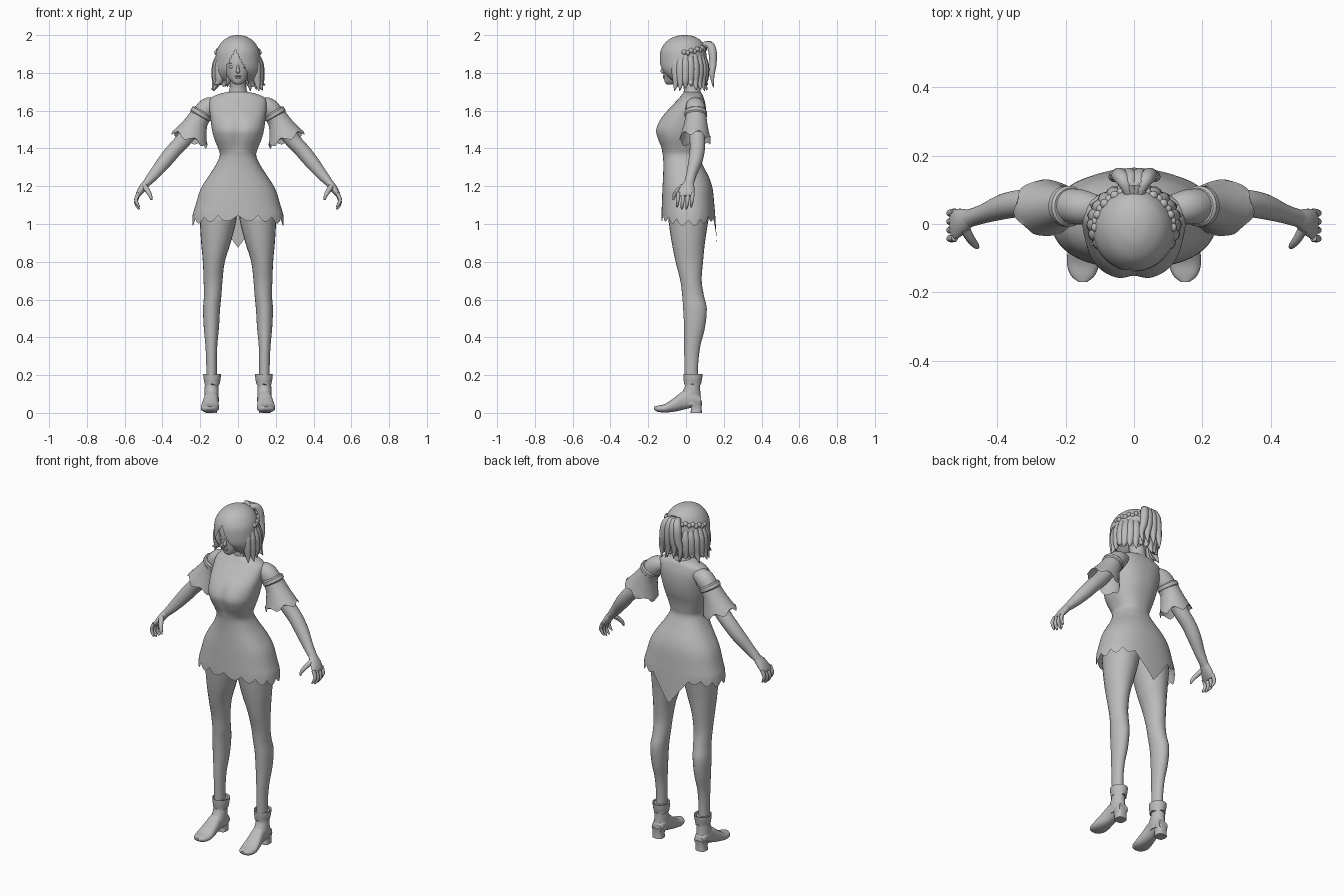
import bpy, bmesh, math, random
from mathutils import Vector

random.seed(4)
if "Cube" in bpy.data.objects:
    bpy.data.objects.remove(bpy.data.objects["Cube"])

grey = bpy.data.materials.new("plain_grey")
grey.use_nodes = True
grey.diffuse_color = (0.5, 0.5, 0.5, 1)
grey.node_tree.nodes["Principled BSDF"].inputs["Base Color"].default_value = (0.5, 0.5, 0.5, 1)


def finish(name, bm, mirror=False, angle=50):
    bmesh.ops.recalc_face_normals(bm, faces=bm.faces)
    me = bpy.data.meshes.new(name)
    bm.to_mesh(me)
    bm.free()
    me.materials.append(grey)
    ob = bpy.data.objects.new(name, me)
    bpy.context.collection.objects.link(ob)
    bpy.ops.object.select_all(action='DESELECT')
    bpy.context.view_layer.objects.active = ob
    ob.select_set(True)
    bpy.ops.object.shade_smooth_by_angle(angle=math.radians(angle))
    if mirror:
        ob.modifiers.new("mirror", 'MIRROR').use_mirror_merge = False
    return ob


def spline(rings, steps):
    """Catmull-Rom interpolation of ring values."""
    out = []
    for i in range(len(rings) - 1):
        a, b, c, d = (rings[max(i - 1, 0)], rings[i], rings[i + 1], rings[min(i + 2, len(rings) - 1)])
        for s in range(steps):
            t = s / steps
            out.append([q + t / 2 * (r - p + t * (2 * p - 5 * q + 4 * r - e + t * (3 * (q - r) + e - p)))
                        for p, q, r, e in zip(a, b, c, d)])
    return out + [list(rings[-1])]


def loft(name, rings, n=24, steps=4, axis=None, power=2.0, caps=(True, True),
         hem=None, shape=None, drop=None, mirror=False, angle=50, bm=None):
    """Skin rings (x, y, z, ru, rv); axis fixes the ring plane, else it follows the path."""
    own = bm is None
    bm = bm or bmesh.new()
    data = spline(rings, steps)
    rows = []
    for i, (x, y, z, ru, rv) in enumerate(data):
        t = Vector(data[min(i + 1, len(data) - 1)][:3]) - Vector(data[max(i - 1, 0)][:3])
        t.normalize()
        u, v = Vector((1, 0, 0)), Vector((0, 1, 0))
        if axis == 'y':
            v = Vector((0, 0, 1))
        elif axis is None:
            u = v.cross(t).normalized()
            v = t.cross(u)
        row = []
        for k in range(n):
            a = 2 * math.pi * k / n
            c, s = math.cos(a), math.sin(a)
            p = Vector((x, y, z)) + u * ru * math.copysign(abs(c) ** (2 / power), c) \
                + v * rv * math.copysign(abs(s) ** (2 / power), s)
            if hem and i == len(data) - 1:
                p += hem(a, p)
            if shape:
                p = shape(p)
            row.append(bm.verts.new(p))
        rows.append(row)
    for r, q in zip(rows, rows[1:]):
        for k in range(n):
            m = (k + 1) % n
            bm.faces.new((r[k], r[m], q[m], q[k]))
    for flag, row in zip(caps, (rows[0], rows[-1])):
        if flag:
            bm.faces.new(row)
    if drop:
        bm.faces.ensure_lookup_table()
        gone = [f for f in bm.faces if drop(f.calc_center_median())]
        bmesh.ops.delete(bm, geom=gone, context='FACES')
    return finish(name, bm, mirror, angle) if own else None


def upright(rows, cx=0):
    """(z, half width, front y, back y) to rings."""
    return [(cx, (f + b) / 2, z, w, (b - f) / 2) for z, w, f, b in rows]


def ball(name, loc, size, mirror=False):
    bm = bmesh.new()
    bmesh.ops.create_uvsphere(bm, u_segments=16, v_segments=10, radius=1)
    for v in bm.verts:
        v.co = Vector(loc) + Vector(c * s for c, s in zip(v.co, size))
    finish(name, bm, mirror)


# Dress with scalloped hem and a pointed back tail
def dress_hem(a, p):
    scallop = 0.03 * abs(math.sin(8 * a)) + 0.025 * math.cos(a) ** 4
    tail = 0.17 * max(0, 1 - abs(p.x) / 0.13) if p.y > 0 else 0
    return Vector((0, 0.06 * tail, -max(scallop, tail)))


def bust(p):
    if p.y < 0 and 1.38 < p.z < 1.6:
        lift = math.sin((p.z - 1.38) / 0.22 * math.pi)
        p.y += 0.012 * lift * math.exp(-(p.x / 0.03) ** 2)
    return p


loft("dress", upright([
    (1.70, .05, -.01, .07), (1.688, .10, -.02, .085), (1.665, .145, -.038, .095),
    (1.62, .152, -.08, .105), (1.56, .146, -.135, .105), (1.50, .138, -.163, .095),
    (1.45, .125, -.153, .08), (1.40, .105, -.132, .07), (1.36, .097, -.122, .068),
    (1.30, .125, -.12, .095), (1.24, .165, -.122, .125), (1.18, .20, -.125, .142),
    (1.10, .225, -.128, .15), (1.045, .242, -.13, .155)]),
    n=128, axis='z', power=2.3, caps=(True, False), hem=dress_hem, shape=bust)

# Legs
def leg_rings(rows):
    return [(c, (f + b) / 2, z, w, (b - f) / 2) for z, c, w, f, b in rows]


loft("legs", leg_rings([
    (1.2, .09, .075, -.05, .10), (1.05, .104, .096, -.09, .12), (1.0, .107, .094, -.09, .115),
    (.9, .117, .078, -.075, .10), (.8, .128, .058, -.055, .09), (.7, .132, .05, -.03, .083),
    (.62, .134, .046, -.02, .095), (.55, .14, .045, -.015, .11), (.45, .141, .04, -.01, .10),
    (.35, .141, .031, -.01, .075), (.25, .14, .028, -.008, .064), (.15, .14, .028, -.005, .064)]),
    axis='z', mirror=True)

# Ankle boots
loft("boot_shafts", upright([(.2, .036, -.006, .076), (.14, .036, -.006, .074),
     (.09, .038, -.03, .078), (.045, .038, -.02, .084)], .14), axis='z', mirror=True)
loft("boot_feet", [(.14, .08, .062, .03, .025), (.14, .04, .075, .038, .045),
     (.142, -.01, .068, .038, .05), (.146, -.06, .044, .044, .037), (.149, -.11, .025, .048, .023),
     (.15, -.15, .022, .036, .016), (.15, -.17, .026, .012, .007)],
     axis='y', power=2.4, mirror=True)
loft("boot_heels", upright([(.06, .037, .018, .085), (.03, .03, .026, .083), (0, .031, .024, .084)], .142),
     axis='z', power=3, mirror=True, angle=35)
loft("boot_cuffs", upright([(.205, .047, -.014, .088), (.18, .045, -.013, .085), (.155, .04, -.01, .08)], .137),
     axis='z', caps=(False, True), mirror=True, angle=35,
     hem=lambda a, p: Vector((0, 0, -.01 * abs(math.sin(2 * a)))))

# Arms, hands and fingers
loft("arms", [(.11, .045, 1.635, .035, .04), (.16, .05, 1.615, .053, .052), (.215, .055, 1.55, .048, .048),
     (.28, .06, 1.455, .042, .042), (.335, .06, 1.395, .04, .04), (.385, .05, 1.335, .038, .037),
     (.44, .03, 1.267, .03, .028), (.488, .015, 1.212, .02, .026)], mirror=True)
loft("palms", [(.48, .017, 1.222, .02, .025), (.505, .008, 1.19, .02, .038), (.527, -.002, 1.158, .014, .044),
     (.532, -.003, 1.148, .008, .04)], steps=3, mirror=True)
fingers = bmesh.new()
for k in range(4):
    y = .035 - .025 * k
    low = .012 * (1.5 - abs(k - 1.5))
    loft("", [(.525, y, 1.165, .011, .011), (.54, y - .003, 1.13 - low, .010, .010),
              (.532, y - .006, 1.105 - low, .008, .008), (.522, y - .008, 1.09 - low, .004, .004)],
         n=10, steps=3, bm=fingers)
loft("", [(.495, -.015, 1.2, .015, .015), (.478, -.045, 1.175, .013, .013), (.464, -.062, 1.15, .01, .01),
          (.458, -.068, 1.128, .005, .005)], n=10, steps=3, bm=fingers)
finish("fingers", fingers, mirror=True)

# Flared sleeves and arm bands
loft("sleeves", [(.195, .052, 1.578, .055, .055), (.218, .052, 1.54, .06, .06),
     (.24, .05, 1.49, .08, .071), (.257, .048, 1.448, .10, .083)],
     n=48, caps=(False, False), mirror=True,
     hem=lambda a, p: Vector((.4, 0, -.9)) * .014 * math.sin(6 * a))
loft("arm_bands", [(.186, .052, 1.597, .053, .053), (.19, .052, 1.59, .06, .06),
     (.2, .052, 1.574, .06, .06), (.204, .052, 1.567, .053, .053)], steps=1, mirror=True, angle=30)

# Neck, head and face
loft("neck", upright([(1.67, .075, -.015, .085), (1.70, .05, -.012, .078), (1.73, .043, -.014, .073),
     (1.79, .043, -.03, .075)]), axis='z')
loft("head", upright([(1.738, .012, -.1, -.075), (1.75, .032, -.112, -.03), (1.78, .058, -.117, .03),
     (1.82, .077, -.12, .08), (1.87, .087, -.12, .1), (1.93, .083, -.1, .1), (1.975, .045, -.055, .065)]),
     n=32, axis='z')
loft("nose", [(0, -.115, 1.845, .005, .005), (0, -.122, 1.825, .007, .008), (0, -.124, 1.808, .011, .01),
     (0, -.117, 1.8, .008, .004)], n=12)
ball("eyes", (.031, -.107, 1.832), (.017, .008, .008), True)
ball("brows", (.032, -.109, 1.853), (.02, .005, .003), True)
ball("upper_lip", (0, -.116, 1.782), (.018, .007, .004))
ball("lower_lip", (0, -.115, 1.774), (.014, .007, .005))


# Hair shell with an off-centre parting that opens over the face
def face_gap(p):
    d = 1.92 - p.z
    return p.y < -.03 and d > 0 and max(-.062, -.012 - .6 * d) < p.x < min(.05, -.012 + .5 * d)


loft("hair_cap", upright([(2.0, .008, -.015, .005), (1.992, .045, -.06, .045), (1.965, .085, -.105, .085),
     (1.92, .112, -.133, .105), (1.87, .12, -.139, .108), (1.82, .122, -.134, .105), (1.78, .123, -.105, .1),
     (1.75, .12, -.065, .095)]), n=96, steps=6, axis='z', caps=(True, False), drop=face_gap,
     hem=lambda a, p: Vector((0, 0, -.025 * abs(math.sin(9 * a)))))

# Hanging locks around the sides and back
locks = bmesh.new()
count = 17
for k in range(count):
    a = math.radians(-32 + 244 * k / (count - 1))
    c, s = math.cos(a), math.sin(a)
    out, tip = random.uniform(.125, .15), random.uniform(1.70, 1.745)
    loft("", [(.095 * c, .085 * s, 1.91, .012, .012), (.112 * c, .098 * s, 1.85, .023, .023),
              (.115 * c, .1 * s, 1.80, .025, .024), (.12 * c, .1 * s, 1.755, .019, .018),
              (out * c, .115 * s, tip, .002, .002)], n=10, bm=locks)
finish("hair_locks", locks)

# Half-up tail at the back
tails = bmesh.new()
for x in (-.04, -.013, .015, .042):
    loft("", [(x * .3, .08, 1.945, .012, .012), (x * .7, .122, 1.95, .02, .02), (x, .14, 1.915, .024, .023),
              (x * 1.2, .143, 1.85, .022, .02), (x * 1.5, .138, 1.79, .015, .014),
              (x * 1.4, .145, 1.745 - abs(x) * .5, .002, .002)], n=10, bm=tails)
finish("hair_tail", tails)

# Braid wrapped around the back of the head
braid = bmesh.new()
for k in range(19):
    a = math.radians(180 * k / 18)
    bead = bmesh.ops.create_icosphere(braid, subdivisions=2, radius=.014)["verts"]
    for v in bead:
        v.co += Vector((.112 * math.cos(a), .108 * math.sin(a) - .01, 1.905 + .025 * math.sin(a) + .004 * (-1) ** k))
finish("hair_braid", braid)
